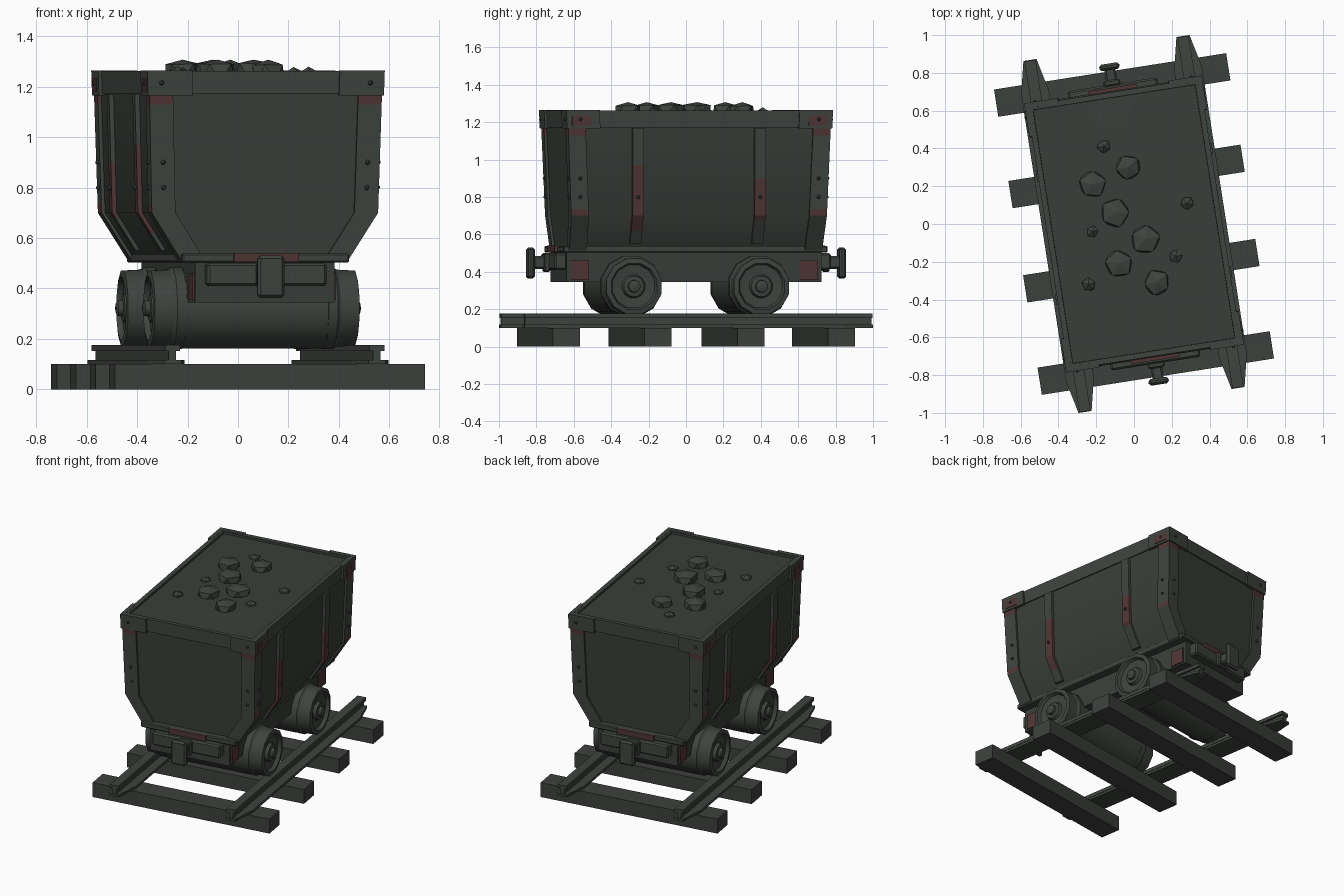
import bpy, bmesh, math, random
from mathutils import Matrix, Vector

if "Cube" in bpy.data.objects:
    bpy.data.objects.remove(bpy.data.objects["Cube"])

random.seed(4)
TURN = Matrix.Rotation(math.radians(8.9), 4, 'Z')   # whole model is turned on its base
SIDES = [(sx, sy) for sx in (-1, 1) for sy in (-1, 1)]


def mat(name, r, g, b):
    m = bpy.data.materials.new(name)
    m.diffuse_color = (r, g, b, 1)
    m.use_nodes = True
    m.node_tree.nodes["Principled BSDF"].inputs["Base Color"].default_value = m.diffuse_color
    return m


iron = mat("green_grey_iron", 0.050, 0.058, 0.050)
panel = mat("dark_panel", 0.042, 0.049, 0.042)
wood = mat("grey_wood", 0.046, 0.052, 0.046)
ore = mat("dark_ore", 0.042, 0.049, 0.042)
rust = mat("rust_red", 0.080, 0.036, 0.036)


def finish(name, bm, *mats, smooth=True):
    bmesh.ops.recalc_face_normals(bm, faces=bm.faces)
    bm.transform(TURN)
    me = bpy.data.meshes.new(name)
    bm.to_mesh(me)
    bm.free()
    for m in mats:
        me.materials.append(m)
    ob = bpy.data.objects.new(name, me)
    bpy.context.collection.objects.link(ob)
    if smooth:
        bpy.ops.object.select_all(action='DESELECT')
        ob.select_set(True)
        bpy.context.view_layer.objects.active = ob
        bpy.ops.object.shade_smooth_by_angle(angle=math.radians(32))
    return ob


def box(name, x0, x1, y0, y1, z0, z1, m, bevel=0.0):
    bm = bmesh.new()
    bmesh.ops.create_cube(bm, size=1)
    for v in bm.verts:
        v.co = ((x0 + x1) / 2 + v.co.x * (x1 - x0), (y0 + y1) / 2 + v.co.y * (y1 - y0),
                (z0 + z1) / 2 + v.co.z * (z1 - z0))
    if bevel:
        bmesh.ops.bevel(bm, geom=bm.edges[:], offset=bevel, segments=1, affect='EDGES')
    return finish(name, bm, m, smooth=False)


def loft(name, rings, mats, caps=True, red=lambda i, j: False, smooth=False):
    """Skin a list of closed rings; faces picked by red() take the second material."""
    bm = bmesh.new()
    vs = [[bm.verts.new(p) for p in r] for r in rings]
    n = len(rings[0])
    for i in range(len(vs) - 1):
        for j in range(n):
            k = (j + 1) % n
            f = bm.faces.new((vs[i][j], vs[i][k], vs[i + 1][k], vs[i + 1][j]))
            f.material_index = 1 if red(i, j) else 0
    if caps:
        bm.faces.new(vs[0])
        bm.faces.new(vs[-1])
    return finish(name, bm, *mats, smooth=smooth)


def lathe_x(name, prof, n, sx, y, z, m):
    """Turn (x, radius) points around a cross axle."""
    rings = [[(sx * x, y + r * math.cos(2 * math.pi * (i + .5) / n),
               z + r * math.sin(2 * math.pi * (i + .5) / n)) for i in range(n)] for x, r in prof]
    return loft(name, rings, [m], smooth=True)


# Tub wall shape: half width and half length at a given height
def half_w(z):
    return 0.32 + 0.12 * (z - .51) / .19 if z < .70 else 0.44 + 0.015 * (z - .70) / .56


def half_l(z):
    return 0.67 + 0.03 * (z - .51) / .75


def rect(w, l, z):
    return [(-w, -l, z), (w, -l, z), (w, l, z), (-w, l, z)]


# Track: sleepers and rails
for i, y in enumerate((-.745, -.25, .255, .745)):
    box(f"sleeper_{i}", -.622, .622, y - .073, y + .073, 0, .1, wood)
for sx in (-1, 1):
    x = sx * .41
    box("rail_head", x - .03, x + .03, -.94, .94, .152, .176, iron)
    box("rail_web", x - .015, x + .015, -.938, .938, .11, .155, iron)
    plan = [(-.035, -.943), (.035, -.943), (.074, -.77), (.074, .77),
            (.035, .943), (-.035, .943), (-.074, .77), (-.074, -.77)]
    loft("rail_foot", [[(x + a, b, z) for a, b in plan] for z in (.1, .117)], [iron])

# Wheels with flange, dished face and hub, plus thick axle drums
wheel = [(.28, .10), (.285, .167), (.322, .167), (.334, .158), (.41, .154), (.415, .128),
         (.392, .118), (.387, .064), (.408, .056), (.411, .034), (.43, .032), (.436, .018)]
for sx, sy in SIDES:
    lathe_x("wheel", wheel, 12, sx, sy * .345, .322, iron)
for sy in (-1, 1):
    lathe_x("axle_drum", [(-.29, .162), (.29, .162)], 16, 1, sy * .345, .32, iron)

# Underframe, base plate, end bars and buffers
box("underframe", -.28, .28, -.69, .69, .345, .51, panel)
box("base_plate", -.335, .335, -.715, .715, .503, .538, iron, .006)
for sy in (-1, 1):
    def ybox(name, w, a, b, z0, z1, m, bv=0.0):
        box(name, -w, w, min(sy * a, sy * b), max(sy * a, sy * b), z0, z1, m, bv)
    ybox("end_bar", .24, .68, .748, .41, .5, iron, .01)
    ybox("end_rust_strip", .13, .712, .731, .505, .541, rust)
    ybox("buffer_stem", .03, .74, .84, .415, .485, iron, .01)
    ybox("buffer_collar", .045, .74, .772, .40, .50, iron, .008)
    ybox("buffer_head", .054, .825, .86, .363, .53, iron, .012)
    for sx in (-1, 1):
        a, b = sorted((sx * .279, sx * .288))
        c, d = sorted((sy * .57, sy * .67))
        box("frame_rust_plate", a, b, c, d, .355, .46, rust)

# Tub shell with folded-in rim
tub = [rect(half_w(z), half_l(z), z) for z in (.51, .70, 1.26)]
tub += [rect(.434, .679, 1.26), rect(.43, .675, 1.2)]
loft("tub", tub, [panel], smooth=True)
# Rim band
loft("rim_band", [rect(half_w(z) + d, half_l(z) + d, z) for z, d in
                  ((1.172, 0), (1.172, .008), (1.262, .008), (1.262, -.02))], [iron], caps=False)


def corner(name, levels, out, leg, sx, sy, red=lambda i, j: False):
    """L-section angle wrapped on a tub corner."""
    rings = []
    for z in levels:
        X, Y, t = half_w(z) + out, half_l(z) + out, out + .008
        sec = [(X, Y), (X, Y - leg), (X - t, Y - leg), (X - t, Y - t), (X - leg, Y - t), (X - leg, Y)]
        rings.append([(sx * a, sy * b, z) for a, b in sec])
    loft(name, rings, [iron, rust], red=red)


def stud(p, r=.011, m=iron):
    bm = bmesh.new()
    bmesh.ops.create_icosphere(bm, subdivisions=1, radius=r, matrix=Matrix.Translation(p))
    finish("bolt", bm, m, smooth=False)


# Corner posts, brackets, side ribs and bolts
for sx, sy in SIDES:
    # rust under the bracket, and a low patch on the side-facing leg only
    corner("corner_post", (.515, .70, .735, 1.13, 1.17), .014, .095, sx, sy,
           lambda i, j: i == 3 or (i == 1 and j == 0))
    corner("corner_bracket", (1.165, 1.264), .021, .18, sx, sy)
    X = half_w(1.2) + .02
    a, b = sorted((sx * X, sx * (X + .004)))
    c, d = sorted((sy * .59, sy * .69))
    box("bracket_rust_patch", a, b, c, d, 1.18, 1.235, rust)
    for z in (.80, .90, 1.215):
        o = .022 if z > 1.1 else .016
        stud((sx * (half_w(z) + o), sy * .645, z))
        stud((sx * (half_w(z) - .035), sy * (half_l(z) + o), z))
    # rib with a rusted middle length
    lv = (.55, .62, .70, .97, 1.17) if sy < 0 else (.55, .68, .70, .90, 1.17)
    rings = []
    for z in lv:
        w = half_w(z)
        rings.append([(sx * u, sy * .33 + v, z) for u, v in
                      ((w - .01, -.033), (w + .018, -.03), (w + .018, .03), (w - .01, .033))])
    loft("side_rib", rings, [iron, rust], red=lambda i, j: i in (1, 2))
    stud((sx * (half_w(.8) + .02), sy * .33, .8))

# Ore heap: nearly level with the rim
bm = bmesh.new()
bmesh.ops.create_grid(bm, x_segments=6, y_segments=8, size=1)
for v in bm.verts:
    u, w = v.co.x, v.co.y
    v.co = (u * .433, w * .678, 1.246 + .008 * (1 - u * u) * (1 - w * w))
finish("ore_surface", bm, ore)

# Loose stones, placed from plan positions
stones = [(-.22, .21, .08), (-.03, .30, .072), (-.10, .06, .085), (.06, -.08, .088), (-.08, -.21, .082),
          (.12, -.31, .077), (-.16, .41, .04), (.28, .11, .04), (-.22, -.04, .036), (.22, -.17, .04),
          (-.24, -.32, .04)]
for x, y, r in stones:
    p = TURN.inverted() @ Vector((x, y, 1.255 if r > .05 else 1.242))
    bm = bmesh.new()
    bmesh.ops.create_icosphere(bm, subdivisions=1, radius=r)
    spin = Matrix.Rotation(random.uniform(0, 6), 3, 'Z')
    for v in bm.verts:
        c = spin @ v.co * random.uniform(.92, 1.06)
        v.co = p + Vector((c.x, c.y, max(-.05, min(.052, c.z * .95))))
    finish("stone", bm, iron, smooth=False)
